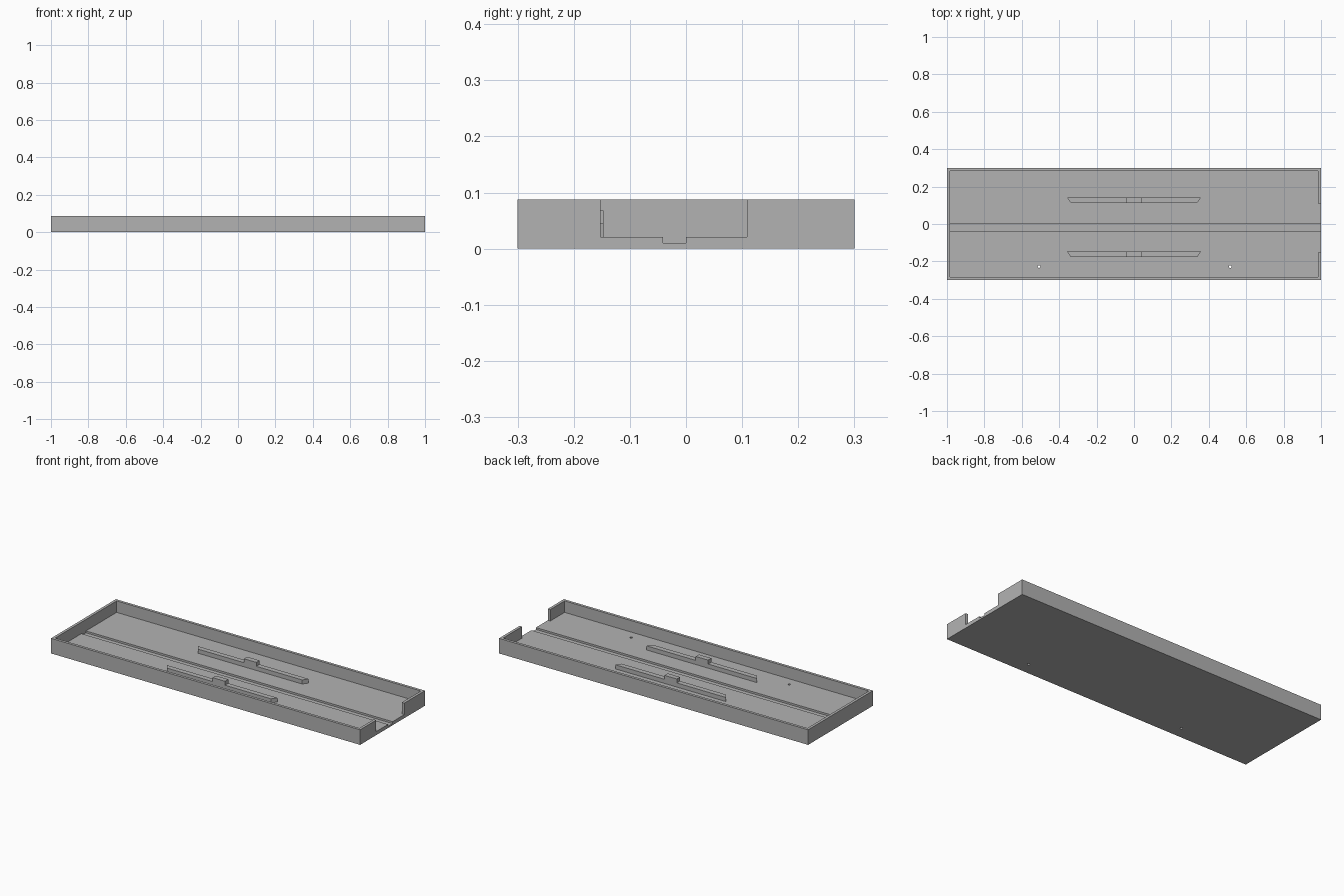
import bpy
import bmesh

if "Cube" in bpy.data.objects:
    bpy.data.objects.remove(bpy.data.objects["Cube"], do_unlink=True)

grey = bpy.data.materials.new("light_grey")
grey.use_nodes = True
colour = (0.448, 0.448, 0.448, 1)
grey.diffuse_color = colour
grey.node_tree.nodes["Principled BSDF"].inputs["Base Color"].default_value = colour

HEIGHT, FLOOR, WALL = 0.088, 0.021, 0.016


def prism(name, outline, z0, z1):
    """Extrude a flat xy outline from z0 up to z1."""
    bm = bmesh.new()
    face = bm.faces.new([bm.verts.new((x, y, z0)) for x, y in outline])
    top = bmesh.ops.extrude_face_region(bm, geom=[face])["geom"]
    verts = [g for g in top if isinstance(g, bmesh.types.BMVert)]
    bmesh.ops.translate(bm, vec=(0, 0, z1 - z0), verts=verts)
    bmesh.ops.recalc_face_normals(bm, faces=bm.faces)
    mesh = bpy.data.meshes.new(name)
    bm.to_mesh(mesh)
    bm.free()
    mesh.materials.append(grey)
    ob = bpy.data.objects.new(name, mesh)
    bpy.context.collection.objects.link(ob)
    return ob


def box(name, x0, x1, y0, y1, z0, z1):
    return prism(name, [(x0, y0), (x1, y0), (x1, y1), (x0, y1)], z0, z1)


def cut(target, cutter):
    cutter.hide_render = True
    mod = target.modifiers.new("cut", "BOOLEAN")
    mod.operation = "DIFFERENCE"
    mod.solver = "EXACT"
    mod.object = cutter
    bpy.context.view_layer.objects.active = target
    bpy.ops.object.modifier_apply(modifier=mod.name)
    bpy.data.objects.remove(cutter, do_unlink=True)


# Open tray with a doorway in the right-hand end and a channel along the floor
tray = box("tray", -1, 1, -0.3, 0.3, 0, HEIGHT)
inner_x, inner_y = 1 - WALL, 0.3 - WALL
cut(tray, box("cavity_cutter", -inner_x, inner_x, -inner_y, inner_y, FLOOR, 0.2))
cut(tray, box("doorway_cutter", 0.9, 1.1, -0.152, 0.109, FLOOR, 0.2))
cut(tray, box("channel_cutter", -inner_x, 1.1, -0.041, 0, 0.01, 0.1))

# Small screw holes through the floor
for x in (-0.508, 0.514):
    bpy.ops.mesh.primitive_cylinder_add(vertices=16, radius=0.007, depth=0.2,
                                        location=(x, -0.228, 0))
    cut(tray, bpy.context.object)

# Two rails with mitred ends, each with a raised block in the middle
for label, y0, y1 in (("back", 0.112, 0.142), ("front", -0.177, -0.147)):
    outline = [(-0.337, y0), (0.337, y0), (0.358, y1), (-0.358, y1)]
    prism(label + "_rail", outline, FLOOR, 0.045)
    box(label + "_rail_block", -0.04, 0.04, y0, y1, 0.045, 0.068)
